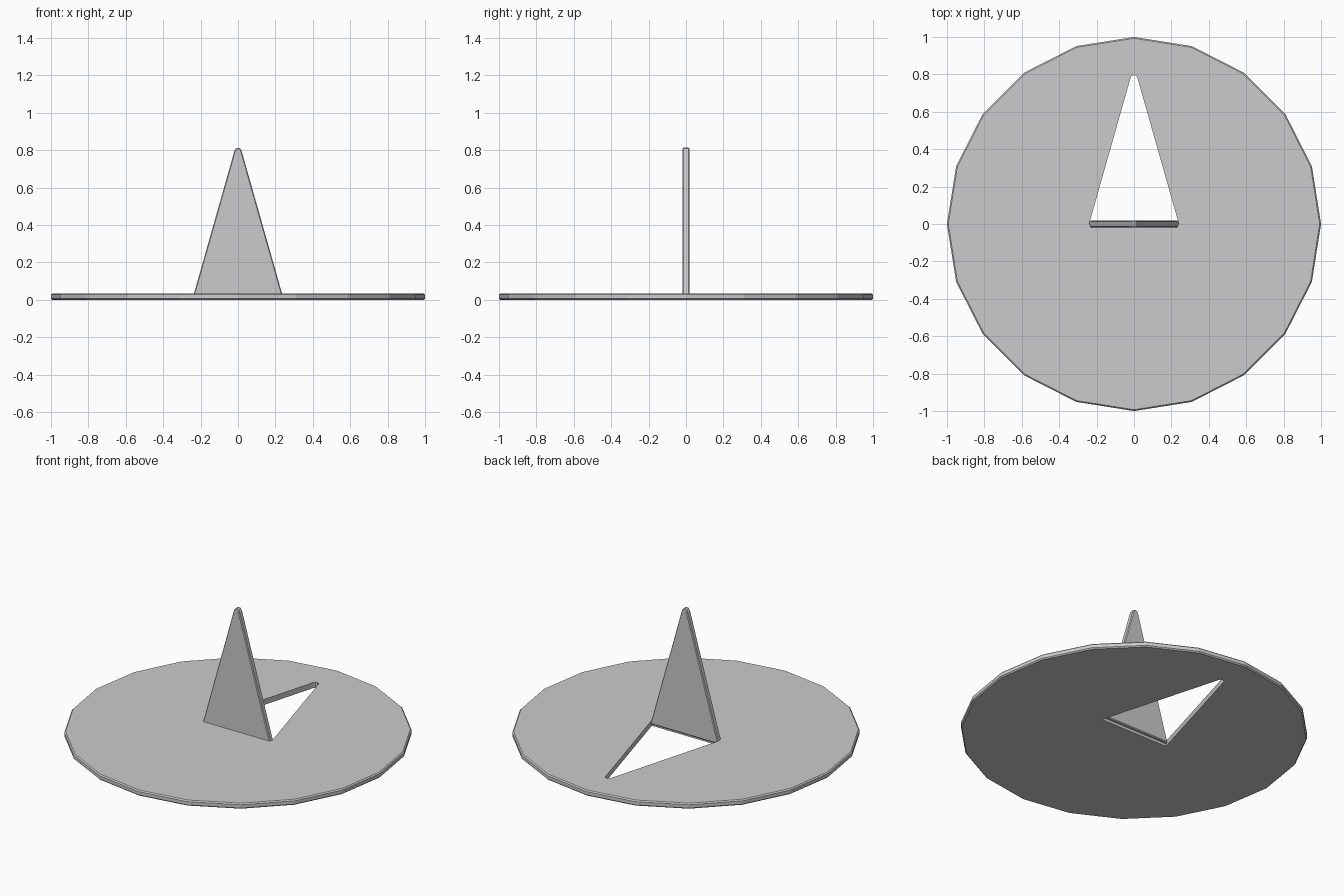
import bpy, bmesh, math

if "Cube" in bpy.data.objects:
    bpy.data.objects.remove(bpy.data.objects["Cube"])

THICK = 0.035    # plate and pointer share one thickness


def wedge_profile(half=0.24, height=0.796, r=0.019, steps=4):
    """Tall triangle with a rounded tip, base on v = 0."""
    tilt = math.atan2(half - r, height - r)
    arc = [(r * math.cos(a), height - r + r * math.sin(a))
           for a in (tilt + (math.pi - 2 * tilt) * i / steps for i in range(steps + 1))]
    return [(-half, 0), (half, 0)] + arc


def prism(name, points, depth, bevel=0.0):
    """Extrude a flat profile from z = 0 to z = depth, optionally chamfered."""
    bm = bmesh.new()
    face = bm.faces.new([bm.verts.new((x, y, 0)) for x, y in points])
    ext = bmesh.ops.extrude_face_region(bm, geom=[face])
    verts = [v for v in ext["geom"] if isinstance(v, bmesh.types.BMVert)]
    bmesh.ops.translate(bm, verts=verts, vec=(0, 0, depth))
    bmesh.ops.recalc_face_normals(bm, faces=bm.faces)
    if bevel:
        rims = [e for e in bm.edges if abs(e.verts[0].co.z - e.verts[1].co.z) < 1e-6]
        bmesh.ops.bevel(bm, geom=rims, offset=bevel, segments=1, affect='EDGES', profile=0.5)
    mesh = bpy.data.meshes.new(name)
    bm.to_mesh(mesh)
    bm.free()
    obj = bpy.data.objects.new(name, mesh)
    bpy.context.collection.objects.link(obj)
    return obj


# 20-sided base plate with chamfered rim
circle = [(math.cos(math.tau * i / 20), math.sin(math.tau * i / 20)) for i in range(20)]
plate = prism("dial_plate", circle, THICK, 0.007)

# Wedge opening behind the pointer
cutter = prism("opening_cutter", wedge_profile(), 0.3)
cutter.location.z = -0.1
cutter.hide_render = True
cutter.hide_viewport = True
cut = plate.modifiers.new("opening", 'BOOLEAN')
cut.operation = 'DIFFERENCE'
cut.solver = 'EXACT'
cut.object = cutter

# Upright pointer: the cut-out wedge folded up about its base
pointer = prism("pointer", wedge_profile(), THICK, 0.005)
pointer.rotation_euler.x = math.pi / 2
pointer.location = (0, THICK / 2, THICK / 2)
